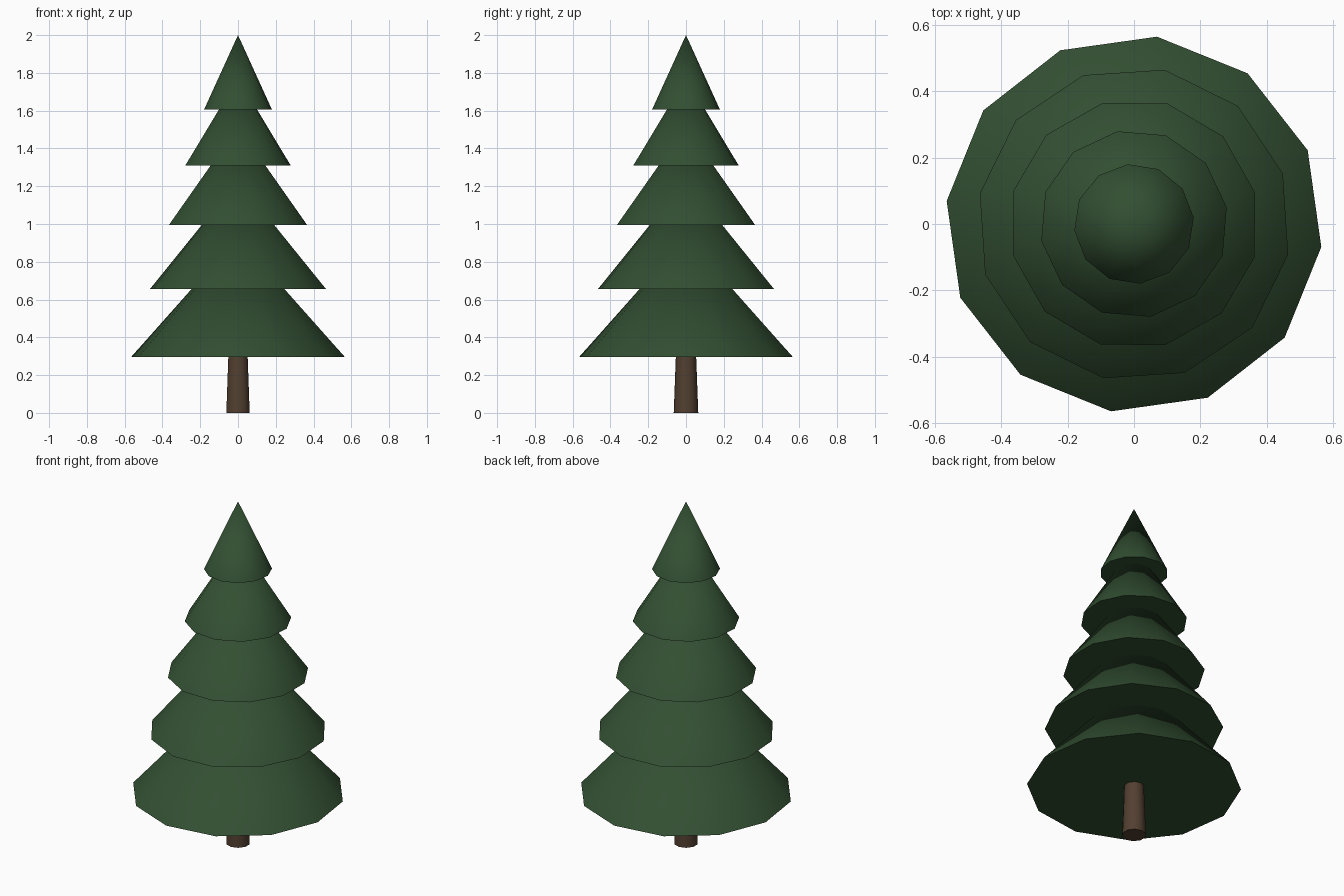
import bpy, math

if "Cube" in bpy.data.objects:
    bpy.data.objects.remove(bpy.data.objects["Cube"])

def material(name, rgb):
    m = bpy.data.materials.new(name)
    m.diffuse_color = (*rgb, 1)
    m.use_nodes = True
    m.node_tree.nodes["Principled BSDF"].inputs["Base Color"].default_value = m.diffuse_color
    return m

green = material("needle green", (0.032, 0.078, 0.032))
brown = material("bark brown", (0.085, 0.050, 0.030))

def cone(name, mat, sides, r1, r2, z, height, turn):
    bpy.ops.mesh.primitive_cone_add(vertices=sides, radius1=r1, radius2=r2, depth=height,
                                    location=(0, 0, z + height / 2),
                                    rotation=(0, 0, math.radians(turn)))
    ob = bpy.context.object
    ob.name = name
    ob.data.materials.append(mat)
    bpy.ops.object.shade_smooth_by_angle(angle=math.radians(40))

# Tapered trunk, ending inside the lowest tier
cone("trunk", brown, 10, 0.065, 0.050, 0, 0.40, 0)

# Five overlapping branch tiers: radius, base height, cone height
tiers = [(0.569, 0.297, 0.635), (0.474, 0.657, 0.575), (0.377, 0.996, 0.52),
         (0.284, 1.309, 0.465), (0.181, 1.605, 0.395)]
for i, (r, z, h) in enumerate(tiers):
    cone(f"branch_tier_{i + 1}", green, 12, r, 0, z, h, 23 - 4.25 * i)
